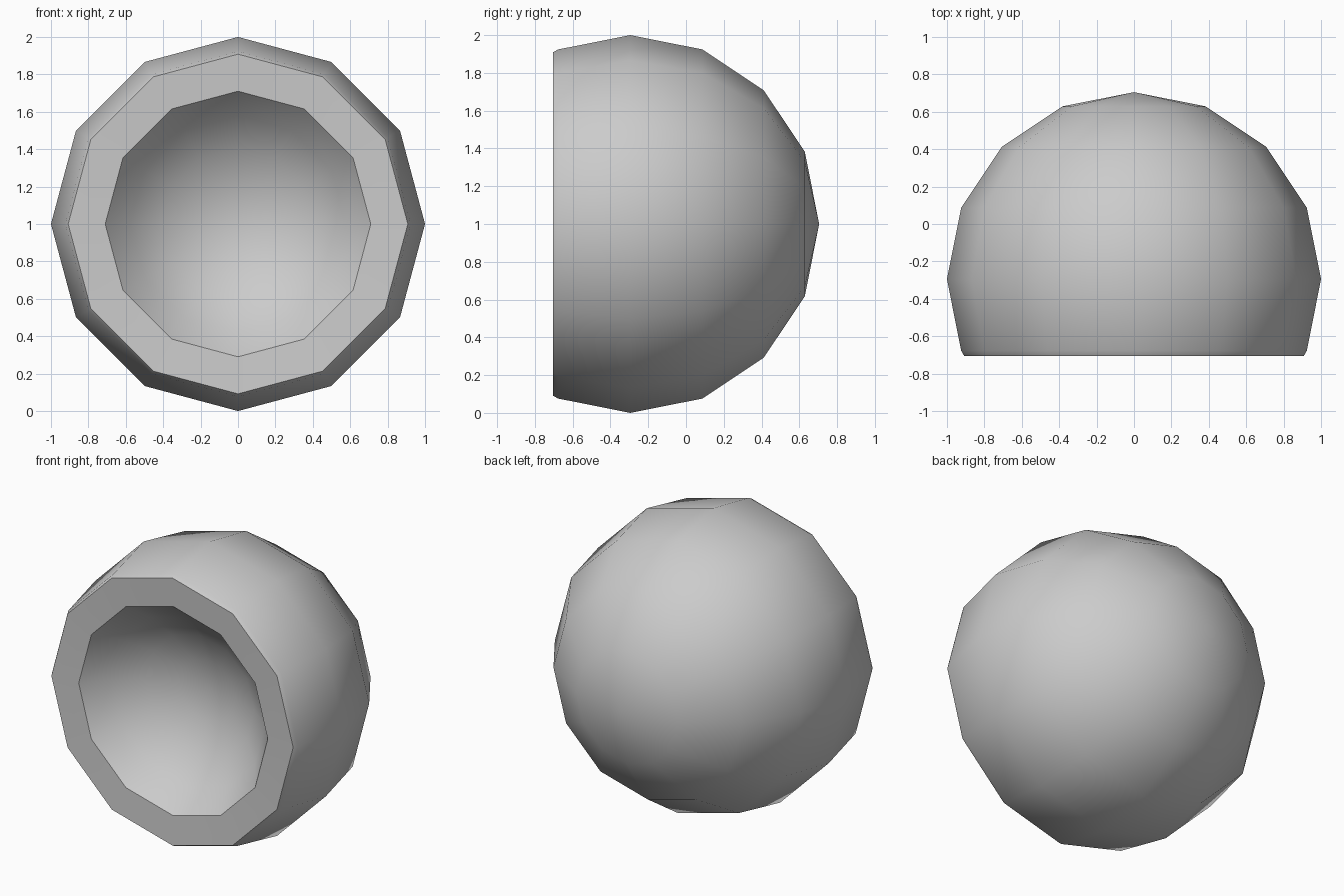
import bpy, bmesh, math
from mathutils import Matrix, Vector

if "Cube" in bpy.data.objects:
    bpy.data.objects.remove(bpy.data.objects["Cube"])

SIDES = 12
CENTRE_Y = -0.295          # centre of the outer ball
LIP_Y, HOLE_R = -0.705, 0.71

# Profile as (radius, y): rounded back first, 22.5 degree steps
profile = []
for i in range(6):
    a = math.radians(22.5 * i)
    profile.append((math.sin(a), CENTRE_Y + math.cos(a)))

# Small rounded lip and flat rim
profile += [(0.908, LIP_Y), (HOLE_R, -0.695)]

# Shallow spherical bowl in the front
edge_angle = math.radians(58)
bowl_r = HOLE_R / math.sin(edge_angle)
for i in (3, 2, 1, 0):
    a = edge_angle * i / 4
    profile.append((bowl_r * math.sin(a),
                    -0.695 + bowl_r * (math.cos(a) - math.cos(edge_angle))))

# Revolve the profile round the y axis
bm = bmesh.new()
verts = [bm.verts.new((0, y, r)) for r, y in profile]
edges = [bm.edges.new(pair) for pair in zip(verts, verts[1:])]
bmesh.ops.spin(bm, geom=verts + edges, cent=(0, 0, 0), axis=(0, 1, 0),
               angle=math.tau, steps=SIDES, use_merge=False)
bmesh.ops.remove_doubles(bm, verts=bm.verts, dist=0.0005)
bmesh.ops.dissolve_degenerate(bm, edges=bm.edges, dist=0.0001)
bmesh.ops.recalc_face_normals(bm, faces=bm.faces)
bmesh.ops.translate(bm, verts=bm.verts, vec=(0, 0, 1))

mesh = bpy.data.meshes.new("hollow_ball")
bm.to_mesh(mesh)
bm.free()
ball = bpy.data.objects.new("hollow_ball", mesh)
bpy.context.collection.objects.link(ball)

# Smooth surface with a crisp edge round the bowl
bpy.context.view_layer.objects.active = ball
ball.select_set(True)
bpy.ops.object.shade_smooth_by_angle(angle=math.radians(45))
